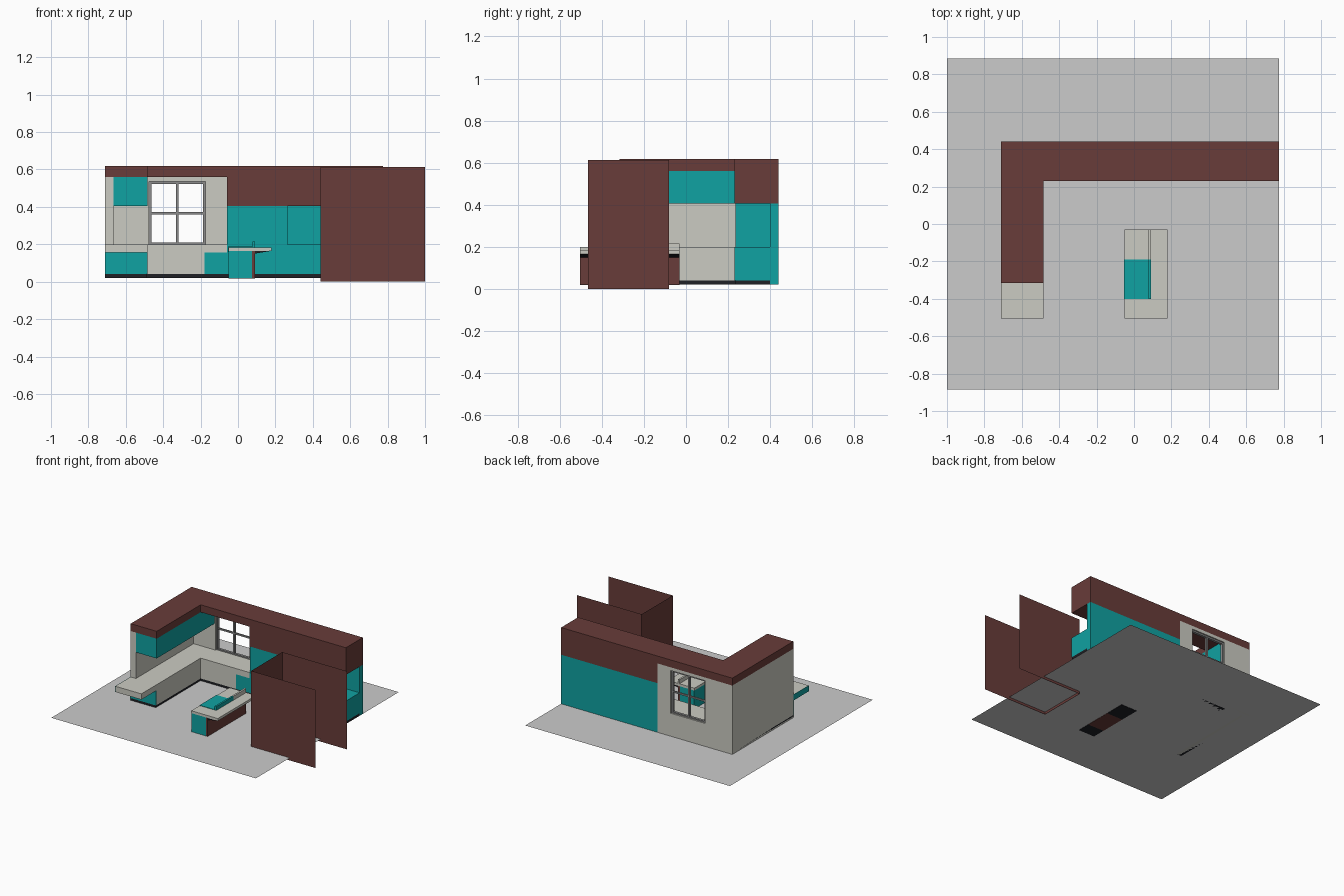
import bpy

if "Cube" in bpy.data.objects:
    bpy.data.objects.remove(bpy.data.objects["Cube"])


def material(name, rgb):
    m = bpy.data.materials.new(name)
    m.diffuse_color = (*rgb, 1)
    m.use_nodes = True
    m.node_tree.nodes["Principled BSDF"].inputs["Base Color"].default_value = m.diffuse_color
    return m


WHITE = material("off_white", (0.60, 0.60, 0.54))
TEAL = material("teal", (0.005, 0.36, 0.36))
BROWN = material("brown", (0.14, 0.045, 0.041))
BLACK = material("black", (0.013, 0.014, 0.018))
METAL = material("window_grey", (0.26, 0.26, 0.26))


def mesh(name, verts, faces, mat=None):
    me = bpy.data.meshes.new(name)
    me.from_pydata(verts, [], faces)
    ob = bpy.data.objects.new(name, me)
    bpy.context.collection.objects.link(ob)
    if mat:
        me.materials.append(mat)
    return ob


def prism(name, pts, z0, z1, mat):
    """Counter-clockwise plan outline raised from z0 to z1."""
    n = len(pts)
    verts = [(x, y, z) for z in (z0, z1) for x, y in pts]
    sides = [(i, (i + 1) % n, (i + 1) % n + n, i + n) for i in range(n)]
    return mesh(name, verts, sides + [range(n)[::-1], range(n, 2 * n)], mat)


def box(name, x0, x1, y0, y1, z0, z1, mat):
    return prism(name, [(x0, y0), (x1, y0), (x1, y1), (x0, y1)], z0, z1, mat)


def ring(name, outer, inner, y0, y1, mat):
    """Upright rectangular panel with a rectangular opening."""
    verts = [(x, y, z) for y in (y0, y1) for a, b, c, d in (outer, inner)
             for x, z in ((a, c), (b, c), (b, d), (a, d))]
    faces = []
    for i in range(4):
        j = (i + 1) % 4
        faces += [(i, j, j + 4, i + 4), (i + 8, i + 12, j + 12, j + 8),
                  (i, i + 8, j + 8, j), (i + 4, j + 4, j + 12, i + 12)]
    return mesh(name, verts, faces, mat)


F = 0.02    # floor level
BASE, TOP = 0.155, 0.2    # underside and top of the worktop

# Floor sheet
mesh("floor", [(-1, -.885, F), (.775, -.885, F), (.775, .885, F), (-1, .885, F)],
     [(0, 1, 2, 3)])

# Thin U-shaped screen, open to the right
u = [(1, -.465), (.44, -.465), (.44, -.08), (1, -.08)]
mesh("screen", [(x, y, z) for z in (0, .613) for x, y in u],
     [(i, i + 1, i + 5, i + 4) for i in range(3)], BROWN)

# Room walls
box("left_wall", -.71, -.665, -.315, .4, F, .56, WHITE)
ring("window_wall", (-.71, -.06, F, .56), (-.475, -.175, TOP, .535), .4, .44, WHITE)
box("rear_wall", -.06, .775, .4, .44, F, .405, TEAL)

# Window frame and glazing bars
ring("window_frame", (-.475, -.175, TOP, .535), (-.463, -.187, .21, .523), .41, .43, METAL)
box("window_upright", -.331, -.319, .412, .428, .21, .523, METAL)
box("window_crossbar", -.463, -.187, .414, .426, .36, .372, METAL)

# Soffit over the L and deeper bulkhead over the tall units
prism("soffit", [(-.71, -.315), (-.485, -.315), (-.485, .23), (-.06, .23),
                 (-.06, .44), (-.71, .44)], .56, .618, BROWN)
box("bulkhead", -.06, .775, .23, .44, .405, .618, BROWN)

# Left run: base, end panel, wall cabinets
box("left_base", -.665, -.485, -.315, .4, .04, BASE, WHITE)
box("left_end_panel", -.71, -.485, -.325, -.315, .04, BASE, TEAL)
box("left_wall_cabinet", -.665, -.485, -.315, .4, .405, .56, TEAL)
box("left_kick", -.71, -.49, -.32, .4, F, .04, BLACK)

# Back run: base units, tall unit, low unit beside the open niche
box("back_base", -.485, -.18, .23, .4, .04, BASE, WHITE)
box("back_base_teal", -.18, -.06, .23, .4, .04, BASE, TEAL)
box("tall_unit", -.06, .265, .235, .4, TOP, .405, TEAL)
box("low_unit", -.06, .775, .23, .4, .04, TOP, TEAL)
box("back_kick", -.49, .775, .235, .4, F, .04, BLACK)

# L-shaped worktop with a breakfast overhang
prism("worktop", [(-.71, -.505), (-.485, -.505), (-.485, .23), (-.06, .23), (-.06, .4),
                  (-.665, .4), (-.665, -.315), (-.71, -.315)], BASE, TOP, WHITE)
box("worktop_side_strip", -.712, -.71, -.505, -.315, BASE, TOP, TEAL)

# Island: body, back panel, slab, sloped support
box("island_body", -.05, .075, -.505, -.03, F, .165, TEAL)
box("island_back_panel", .075, .09, -.505, -.03, F, .165, BROWN)
box("island_slab", -.052, .178, -.505, -.03, .165, .184, WHITE)
tri = [(.09, .15), (.178, .165), (.09, .165)]
mesh("island_support", [(x, y, z) for y in (-.503, -.032) for x, z in tri],
     [(0, 1, 2), (5, 4, 3), (0, 3, 4, 1), (1, 4, 5, 2), (2, 5, 3, 0)], BLACK)

# Island underside sheets
for name, y0, y1, mat in (("front", -.505, -.4, BLACK), ("middle", -.4, -.19, BROWN),
                          ("rear", -.19, -.03, BLACK)):
    box("island_underside_" + name, -.05, .09, y0, y1, F - .002, F, mat)

# Cooktop and raised ledge on the island
box("cooktop", -.053, .078, -.4, -.19, .16, .187, TEAL)
box("ledge_teal", .078, .092, -.4, -.19, .184, .215, TEAL)
box("ledge_white", .078, .092, -.19, -.03, .184, .215, WHITE)
